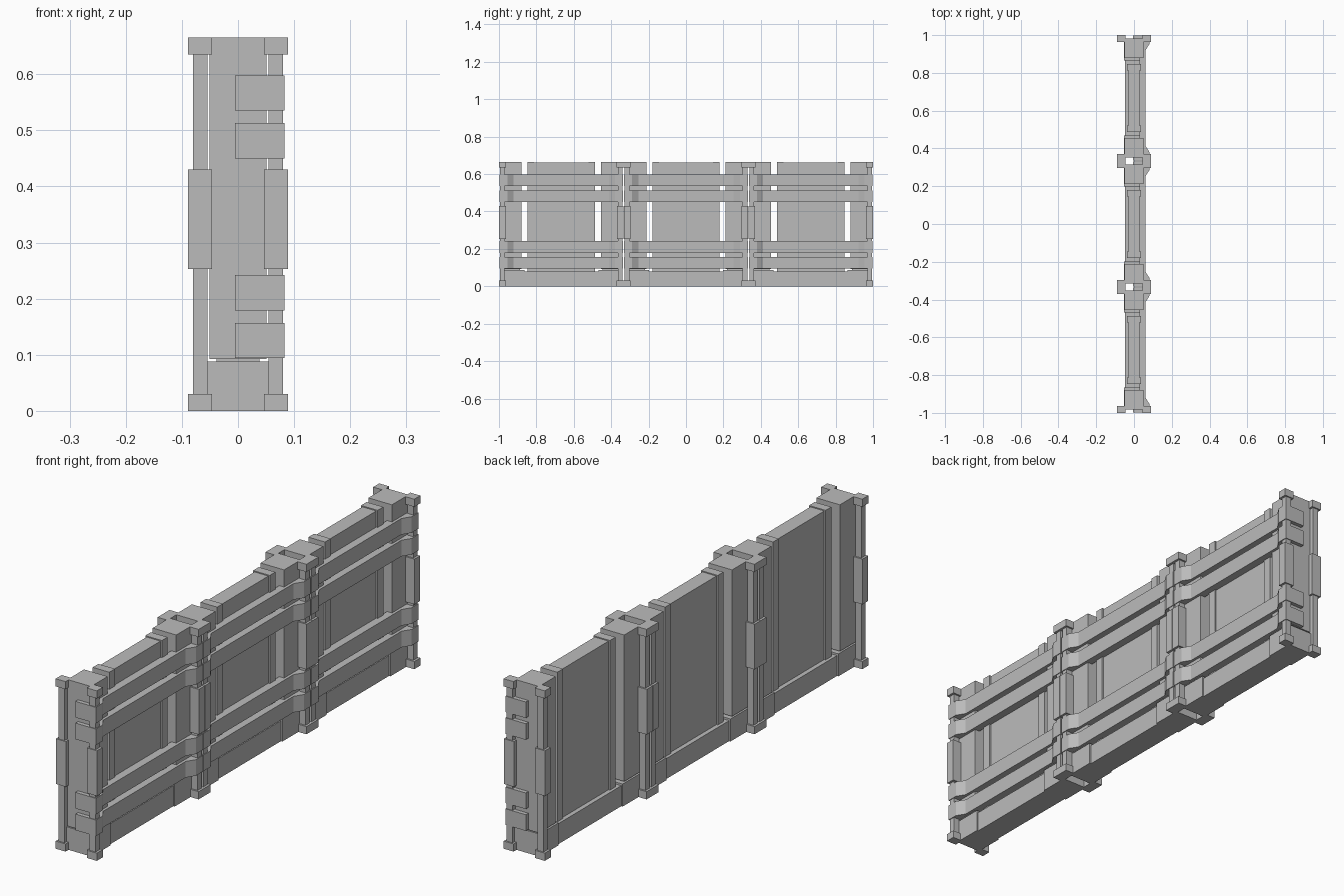
import bpy, bmesh

if "Cube" in bpy.data.objects:
    bpy.data.objects.remove(bpy.data.objects["Cube"], do_unlink=True)

grey = bpy.data.materials.new("plain grey")
grey.use_nodes = True
colour = (0.5, 0.5, 0.5, 1)
grey.diffuse_color = colour
grey.node_tree.nodes["Principled BSDF"].inputs["Base Color"].default_value = colour

MODULE = 2 / 3      # length of one fence section
HALF = MODULE / 2
TOP = 0.665


def prism(name, outline, z0, z1):
    """Extrude an x-y outline from z0 up to z1."""
    bm = bmesh.new()
    face = bm.faces.new([bm.verts.new((x, y, z0)) for x, y in outline])
    up = bmesh.ops.extrude_face_region(bm, geom=[face])["geom"]
    verts = [v for v in up if isinstance(v, bmesh.types.BMVert)]
    bmesh.ops.translate(bm, verts=verts, vec=(0, 0, z1 - z0))
    bmesh.ops.recalc_face_normals(bm, faces=bm.faces[:])
    mesh = bpy.data.meshes.new(name)
    bm.to_mesh(mesh)
    bm.free()
    mesh.materials.append(grey)
    obj = bpy.data.objects.new(name, mesh)
    bpy.context.collection.objects.link(obj)
    return obj


def box(name, x0, x1, y0, y1, z0, z1):
    return prism(name, [(x0, y0), (x1, y0), (x1, y1), (x0, y1)], z0, z1)


def section(cy):
    # Central wall and sill beam
    box("wall_panel", -0.03, 0.03, cy - 0.147, cy + 0.147, 0.075, TOP - 0.004)
    box("sill_beam", -0.048, 0.048, cy - 0.21, cy + 0.21, 0, 0.08)

    for s in (-1, 1):
        def end_box(name, x0, x1, a, b, z0, z1):
            ya, yb = sorted((cy + s * a, cy + s * b))
            box(name, x0, x1, ya, yb, z0, z1)

        # Raised strip beside the wall, then pier on its foot
        end_box("wall_strip", -0.036, 0.036, 0.145, 0.18, 0.075, TOP)
        end_box("pier", -0.051, 0.051, 0.212, 0.315, 0.092, TOP)
        end_box("pier_core", -0.038, 0.038, 0.22, 0.31, 0.08, 0.1)
        end_box("pier_foot", -0.054, 0.054, 0.198, 0.315, 0, 0.088)

        # Slim corner columns with caps, sleeve and foot
        for side in (-1, 1):
            def column_box(name, a, b, ya, yb, z0, z1):
                x0, x1 = sorted((side * a, side * b))
                end_box(name, x0, x1, ya, yb, z0, z1)
            column_box("column", 0.054, 0.08, 0.303, 0.328, 0.02, TOP - 0.02)
            column_box("column_foot", 0.046, 0.089, 0.296, HALF, 0, 0.03)
            column_box("column_cap", 0.046, 0.089, 0.296, HALF, TOP - 0.03, TOP)
            column_box("column_sleeve", 0.046, 0.089, 0.297, HALF - 0.001, 0.253, 0.43)

    # Horizontal rails whose ends step out to wrap the columns
    half_rail = [(0.03, 0.28), (-0.005, 0.28), (-0.005, 0.331),
                 (0.083, 0.331), (0.083, 0.288), (0.062, 0.255)]
    outline = [(x, cy + y) for x, y in half_rail]
    outline += [(x, cy - y) for x, y in reversed(half_rail)]
    for z0 in (0.094, 0.179, 0.45, 0.535):
        prism("rail", outline, z0, z0 + 0.063)


for i in (-1, 0, 1):
    section(i * MODULE)
